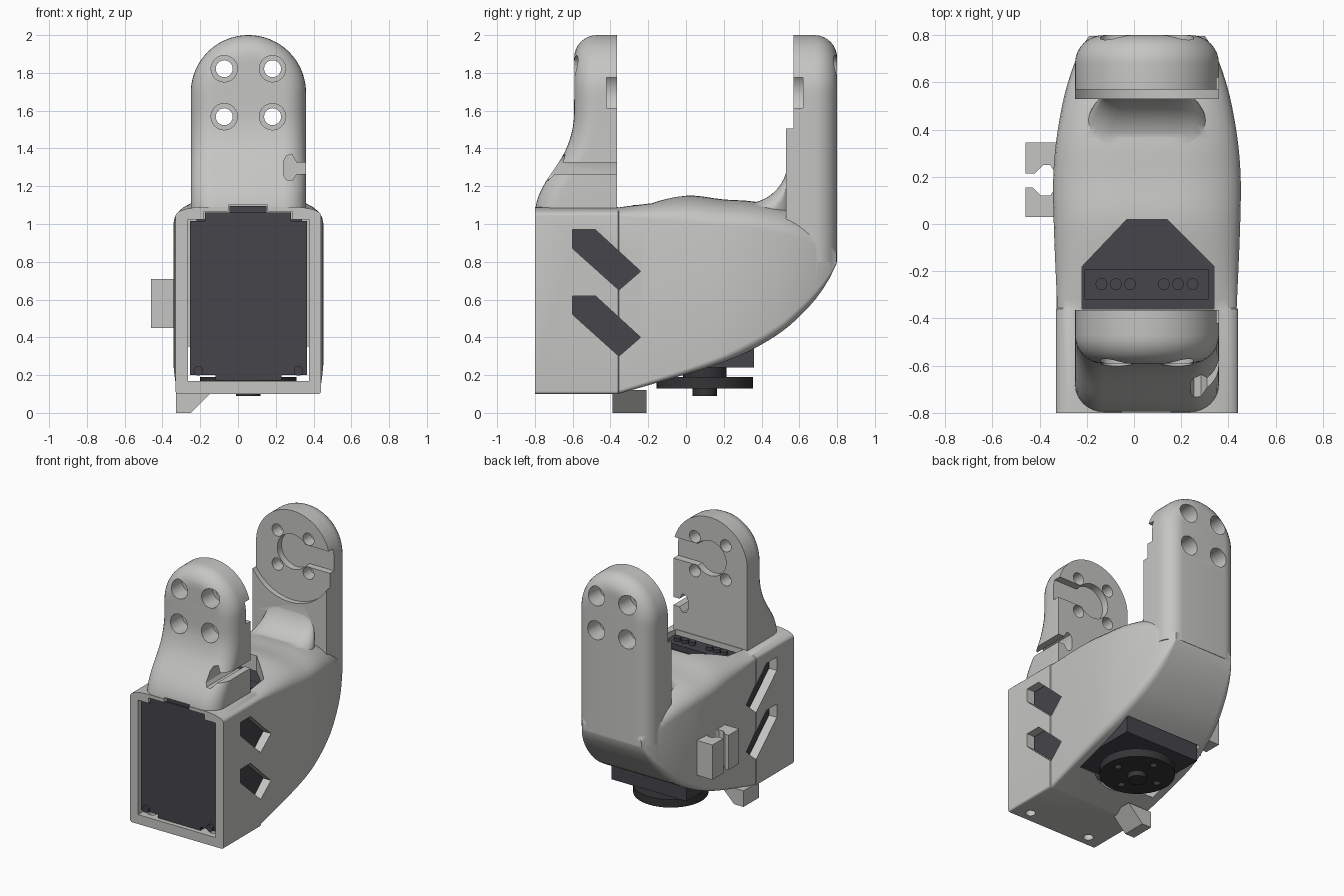
import bpy, bmesh, math
from mathutils import Vector

cube = bpy.data.objects.get("Cube")
if cube:
    bpy.data.objects.remove(cube, do_unlink=True)

CX = 0.055      # centre line of the bracket
PIVOT_Z = 1.695 # centre of the rounded arm ends
ARM_R = 0.305


def material(name, rgb):
    m = bpy.data.materials.new(name)
    m.use_nodes = True
    m.diffuse_color = (*rgb, 1)
    bsdf = m.node_tree.nodes["Principled BSDF"]
    bsdf.inputs["Base Color"].default_value = (*rgb, 1)
    bsdf.inputs["Roughness"].default_value = 0.6
    return m


LIGHT = material("light grey plastic", (0.56, 0.56, 0.545))
DARK = material("dark grey motor", (0.06, 0.06, 0.07))
BLACK = material("black horn", (0.035, 0.035, 0.038))


def finish(name, bm, mat):
    bmesh.ops.recalc_face_normals(bm, faces=bm.faces)
    me = bpy.data.meshes.new(name)
    bm.to_mesh(me)
    bm.free()
    ob = bpy.data.objects.new(name, me)
    bpy.context.collection.objects.link(ob)
    me.materials.append(mat)
    return ob


def rings_mesh(name, rings, mat, caps=True):
    bm = bmesh.new()
    vs = [[bm.verts.new(p) for p in r] for r in rings]
    n = len(vs[0])
    for a, b in zip(vs, vs[1:]):
        for i in range(n):
            j = (i + 1) % n
            bm.faces.new((a[i], a[j], b[j], b[i]))
    bm.faces.new(vs[0])
    if caps:
        bm.faces.new(vs[-1])
    else:  # rows joined left to right so the cap can follow a curve
        last = vs[-1]
        for i in range(n // 2 - 1):
            bm.faces.new((last[i], last[i + 1], last[n - 2 - i], last[n - 1 - i]))
    return finish(name, bm, mat)


def prism(name, pts, axis, lo, hi, mat=LIGHT):
    place = {"x": lambda p, d: (d, p[0], p[1]),
             "y": lambda p, d: (p[0], d, p[1]),
             "z": lambda p, d: (p[0], p[1], d)}[axis]
    return rings_mesh(name, [[place(p, d) for p in pts] for d in (lo, hi)], mat)


def box(name, x, y, z, mat=LIGHT):
    pts = [(x[0], y[0]), (x[1], y[0]), (x[1], y[1]), (x[0], y[1])]
    return prism(name, pts, "z", *z, mat)


def disc(name, c, r, axis, lo, hi, mat=LIGHT, n=40):
    pts = [(c[0] + r * math.cos(2 * math.pi * i / n),
            c[1] + r * math.sin(2 * math.pi * i / n)) for i in range(n)]
    return prism(name, pts, axis, lo, hi, mat)


def combine(ob, others, op):
    for o in others:
        m = ob.modifiers.new(op, "BOOLEAN")
        m.operation, m.object, m.solver = op, o, "EXACT"
    dg = bpy.context.evaluated_depsgraph_get()
    dg.update()
    me = bpy.data.meshes.new_from_object(ob.evaluated_get(dg))
    ob.modifiers.clear()
    ob.data = me
    for o in others:
        bpy.data.objects.remove(o, do_unlink=True)


def smooth(ob, deg=30):
    bpy.ops.object.select_all(action="DESELECT")
    ob.select_set(True)
    bpy.context.view_layer.objects.active = ob
    bpy.ops.object.shade_smooth_by_angle(angle=math.radians(deg))


def curve(pts, t):
    """Smooth interpolation through rows keyed by their first value."""
    i = max(k for k in range(len(pts) - 1) if k == 0 or pts[k][0] <= t)
    p = [pts[min(max(k, 0), len(pts) - 1)] for k in (i - 1, i, i + 1, i + 2)]
    h = p[2][0] - p[1][0]
    u = min(max((t - p[1][0]) / h, 0), 1)
    out = []
    for a, b, c, d in list(zip(*p))[1:]:
        m0 = (c - a) / (p[2][0] - p[0][0]) * h
        m1 = (d - b) / (p[3][0] - p[1][0]) * h
        out.append((2*u**3 - 3*u*u + 1) * b + (u**3 - 2*u*u + u) * m0
                   + (3*u*u - 2*u**3) * c + (u**3 - u*u) * m1)
    return out


def section(y, zb, zt, xl, xr, rx, rz, rb):
    """Cross-section with elliptical top corners and round bottom corners."""
    ring = []
    for x, z, ax, az, start in ((xr, zt, rx, rz, 0), (xl, zt, rx, rz, 90),
                                (xl, zb, rb, rb, 180), (xr, zb, rb, rb, 270)):
        ox = x - ax if x == xr else x + ax
        oz = z - az if z == zt else z + az
        for k in range(9):
            a = math.radians(start + k * 11.25)
            ring.append((ox + ax * math.cos(a), y, oz + az * math.sin(a)))
    return ring


# Body: straight front block, then a tapering, rounded rear
front = [section(y, 0.1, 1.09, -0.33, 0.44, 0.15, 0.045, 0.015) for y in (-0.8, -0.36)]
stations = [(-0.36, 0.10, 1.09, -0.325, 0.435, 0.15, 0.05, 0.02),
            (0.00, 0.205, 1.15, -0.34, 0.45, 0.30, 0.14, 0.03),
            (0.20, 0.27, 1.13, -0.342, 0.452, 0.30, 0.14, 0.04),
            (0.35, 0.335, 1.12, -0.33, 0.44, 0.28, 0.14, 0.05),
            (0.50, 0.425, 1.09, -0.305, 0.415, 0.24, 0.14, 0.05),
            (0.60, 0.51, 1.05, -0.28, 0.39, 0.20, 0.13, 0.05),
            (0.70, 0.62, 0.98, -0.245, 0.355, 0.14, 0.10, 0.04),
            (0.77, 0.73, 0.91, -0.21, 0.32, 0.08, 0.05, 0.02),
            (0.797, 0.79, 0.85, -0.19, 0.30, 0.02, 0.02, 0.01)]
ys = [-0.355 + 1.152 * i / 32 for i in range(33)]
rear = [section(y, *curve(stations, y)) for y in ys]
body = rings_mesh("bracket_shell", front + rear, LIGHT)


# Arms: round-ended plates with a filleted outer edge
def arm(name, inner, outer, z0, sign, fillet=0.12):
    rows = [(0, z0 + (PIVOT_Z - z0) * i / 24) for i in range(24)]
    rows += [(math.radians(a), PIVOT_Z) for a in range(0, 89, 4)]
    rings = []
    for k in range(-1, 9):
        a = max(k, 0) * math.pi / 16
        t = fillet * (1 - math.cos(a))
        half = []
        for ang, z in rows:
            zz = z + (ARM_R - t) * math.sin(ang)
            y = inner if k < 0 else outer(zz) - sign * fillet * (1 - math.sin(a))
            half.append(((ARM_R - t) * math.cos(ang), y, zz))
        rings.append([(CX - w, y, z) for w, y, z in half]
                     + [(CX + w, y, z) for w, y, z in reversed(half)])
    return rings_mesh(name, rings, LIGHT, caps=False)


flare = [(1.0, -0.797), (1.09, -0.796), (1.15, -0.78), (1.22, -0.745), (1.34, -0.665),
         (1.42, -0.625), (1.52, -0.598), (1.62, -0.592), (2.0, -0.592)]
front_arm = arm("front_arm", -0.365, lambda z: curve(flare, z)[0], 1.0, -1)
rear_arm = arm("rear_arm", 0.53, lambda z: 0.8, 0.8, 1)

# Fillet from saddle to rear arm
blend = [section(0.32 + 0.22 * math.sin(a), 0.9, 1.34 - 0.23 * math.cos(a),
                 CX - w, CX + w, 0.12, 0.1, 0.01)
         for a, w in [(i * math.pi / 20, 0.3 - 0.012 * i) for i in range(11)]]
blend = rings_mesh("saddle_fillet", blend, LIGHT)

# Cable clip on the right wall and cable hook below
clip = box("cable_clip", (-0.46, -0.3), (0.03, 0.345), (0.45, 0.71))
clip_slot = prism("clip_slot", [(-0.5, 0.215), (-0.42, 0.215), (-0.385, 0.25), (-0.355, 0.25),
                  (-0.335, 0.22), (-0.335, 0.15), (-0.355, 0.12), (-0.395, 0.12),
                  (-0.43, 0.155), (-0.5, 0.155)], "z", 0.4, 0.75)
combine(clip, [clip_slot], "DIFFERENCE")
hook = prism("cable_hook", [(-0.328, 0), (-0.25, 0), (-0.13, 0.12), (-0.328, 0.12)],
             "y", -0.39, -0.21)
combine(body, [front_arm, rear_arm, blend, clip, hook], "UNION")

# Openings: motor bay, top window, horn clearance
window = [(-0.22, -0.36), (0.34, -0.36), (0.34, -0.18), (0.14, 0.02), (-0.03, 0.02), (-0.22, -0.18)]
cuts = [box("bay", (-0.265, 0.375), (-0.9, 0.38), (0.17, 1.025)),
        box("bay_top", (-0.18, 0.285), (-0.9, -0.7), (0.9, 1.065)),
        box("bay_tab", (-0.05, 0.155), (-0.9, -0.7), (0.9, 1.1)),
        prism("window", window, "z", 0.95, 1.3),
        disc("horn_room", (CX, 0.1), 0.29, "z", -0.1, 0.3)]
# Slanted wall slots, cut through both sides
for dz in (0, -0.35):
    pts = [(-0.6, 0.97), (-0.48, 0.97), (-0.24, 0.75), (-0.355, 0.65), (-0.6, 0.87)]
    cuts.append(prism("slot", [(y, z + dz) for y, z in pts], "x", -0.6, 0.6))
# Arm recesses: keyholes, step, cable notch
for lo, hi in ((-0.42, -0.3), (0.45, 0.62)):
    cuts.append(box("groove", (CX, 0.5), (lo, hi), (1.615, 1.775)))
    cuts.append(disc("recess", (CX, PIVOT_Z), 0.13, "y", lo, hi))
cuts.append(disc("horn_step", (CX, PIVOT_Z), 0.36, "y", 0.4, 0.57))
cuts.append(prism("notch", [(0.4, 1.325), (0.31, 1.325), (0.285, 1.37), (0.255, 1.36),
            (0.24, 1.33), (0.24, 1.26), (0.255, 1.235), (0.285, 1.23), (0.31, 1.265),
            (0.4, 1.265)], "y", -0.9, -0.3))
# Counterbored screw holes
for x in (CX - 0.128, CX + 0.128):
    for z in (PIVOT_Z - 0.127, PIVOT_Z + 0.127):
        cuts.append(disc("hole", (x, z), 0.045, "y", -1, 1, n=24))
        cuts.append(disc("bore", (x, z), 0.07, "y", -1, -0.46, n=24))
        cuts.append(disc("bore", (x, z), 0.07, "y", 0.66, 1, n=24))
for x in (-0.2, 0.31):
    cuts.append(disc("base_hole", (x, -0.72), 0.035, "z", 0, 0.2, n=20))
combine(body, cuts, "DIFFERENCE")
smooth(body)

# Motor filling the bay
box("motor_case", (-0.255, 0.365), (-0.775, 0.36), (0.24, 1.015), DARK)
box("motor_front_foot", (-0.255, 0.365), (-0.775, -0.2), (0.2, 0.24), DARK)
box("motor_lower_lip", (-0.12, 0.23), (-0.77, -0.3), (0.172, 0.2), DARK)
box("motor_upper_lip", (-0.175, 0.28), (-0.78, -0.71), (1.0, 1.062), DARK)
box("motor_tab", (-0.045, 0.15), (-0.77, -0.71), (1.05, 1.095), DARK)
for x in (-0.21, 0.32):
    disc("corner_screw", (x, 0.222), 0.025, "y", -0.795, -0.77, DARK, 16)
prism("motor_top", window, "z", 0.96, 1.035, DARK)
box("connector_board", (-0.21, 0.315), (-0.32, -0.19), (1.03, 1.075), DARK)
for x in (CX - 0.132, CX + 0.132):
    for k in (-1, 0, 1):
        disc("connector_pin", (x + k * 0.061, -0.255), 0.025, "z", 1.07, 1.1, DARK, 16)

# Output horn under the motor
smooth(disc("horn_neck", (CX, 0.1), 0.115, "z", 0.18, 0.26, BLACK))
horn = disc("output_horn", (CX, 0.1), 0.255, "z", 0.13, 0.19, BLACK, 48)
combine(horn, [disc("horn_hole", (CX + 0.17 * c, 0.1 + 0.17 * s), 0.025, "z", 0, 0.165, n=16)
               for c, s in ((1, 0), (0, 1), (-1, 0), (0, -1))], "DIFFERENCE")
smooth(horn)
smooth(disc("horn_hub", (CX, 0.1), 0.065, "z", 0.09, 0.14, BLACK, 24))
